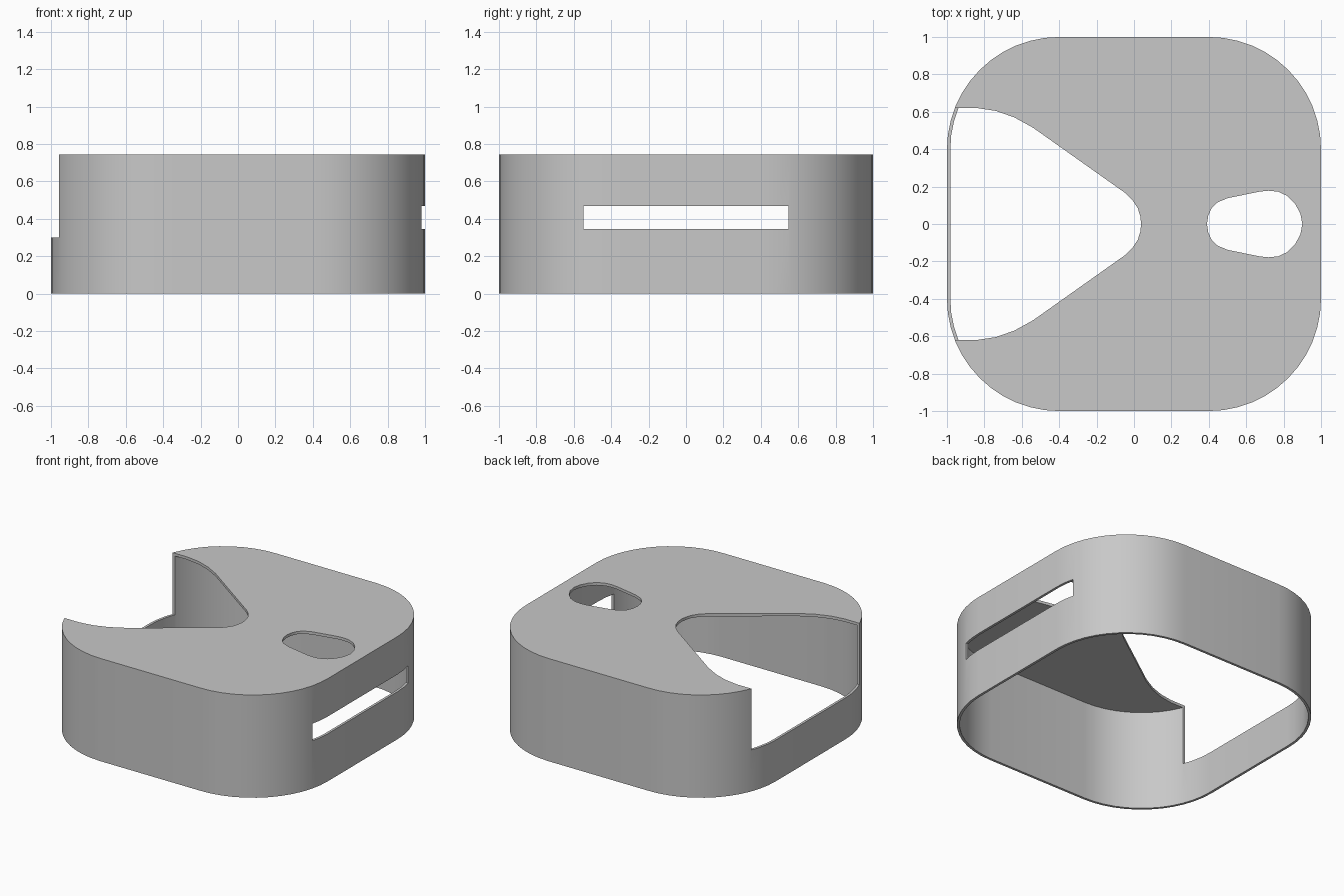
import bpy
import bmesh
from math import cos, sin, pi, radians

cube = bpy.data.objects.get("Cube")
if cube:
    bpy.data.objects.remove(cube, do_unlink=True)

HEIGHT, WALL, RADIUS = 0.745, 0.018, 0.6
CENTRE = 1 - RADIUS

grey = bpy.data.materials.new("plain grey")
grey.use_nodes = True
colour = (0.58, 0.58, 0.58, 1)
grey.diffuse_color = colour
grey.node_tree.nodes["Principled BSDF"].inputs["Base Color"].default_value = colour


def prism(name, outline, bottom, top):
    """Closed solid standing on a flat outline."""
    bm = bmesh.new()
    face = bm.faces.new([bm.verts.new((x, y, bottom)) for x, y in outline])
    side = bmesh.ops.extrude_face_region(bm, geom=[face])["geom"]
    verts = [v for v in side if isinstance(v, bmesh.types.BMVert)]
    bmesh.ops.translate(bm, verts=verts, vec=(0, 0, top - bottom))
    bmesh.ops.recalc_face_normals(bm, faces=bm.faces)
    mesh = bpy.data.meshes.new(name)
    bm.to_mesh(mesh)
    bm.free()
    mesh.materials.append(grey)
    obj = bpy.data.objects.new(name, mesh)
    bpy.context.collection.objects.link(obj)
    return obj


def rounded_square(radius, steps=12):
    """Square outline with four large round corners."""
    points = []
    for corner, (sx, sy) in enumerate([(1, 1), (-1, 1), (-1, -1), (1, -1)]):
        for i in range(steps + 1):
            a = (corner + i / steps) * pi / 2
            points.append((sx * CENTRE + radius * cos(a), sy * CENTRE + radius * sin(a)))
    return points


def mirrored(half):
    """Complete an outline by mirroring its upper half across y = 0."""
    return half + [(x, -y) for x, y in reversed(half) if y > 0]


def cut(target, cutter):
    cutter.hide_render = True
    mod = target.modifiers.new("cut", "BOOLEAN")
    mod.operation = "DIFFERENCE"
    mod.solver = "EXACT"
    mod.object = cutter
    bpy.context.view_layer.objects.active = target
    bpy.ops.object.modifier_apply(modifier=mod.name)
    bpy.data.objects.remove(cutter, do_unlink=True)


# Open-bottomed cover
cover = prism("cover_shell", rounded_square(RADIUS), 0, HEIGHT)
cut(cover, prism("cavity_cutter", rounded_square(RADIUS - WALL), -0.1, HEIGHT - 0.02))

# Wide funnel opening through the roof and the right wall
funnel = [(-1.1, 0.62), (-0.84, 0.62), (-0.74, 0.605), (-0.64, 0.57), (-0.54, 0.515),
          (-0.05, 0.168), (-0.01, 0.13), (0.02, 0.085), (0.034, 0.04), (0.038, 0)]
cut(cover, prism("funnel_cutter", mirrored(funnel), 0.3, 1))

# Teardrop hole in the roof
teardrop = [(0.39, 0), (0.397, 0.045), (0.415, 0.085), (0.445, 0.115), (0.5, 0.138),
            (0.67, 0.173), (0.72, 0.178), (0.77, 0.173), (0.82, 0.15), (0.86, 0.11),
            (0.89, 0.055), (0.9, 0)]
cut(cover, prism("teardrop_cutter", mirrored(teardrop), 0.6, 1))

# Long slot in the left wall
slot = [(0.8, 0.548), (1.1, 0.548)]
cut(cover, prism("slot_cutter", mirrored(slot), 0.345, 0.47))

# Smooth round corners, crisp edges
bpy.ops.object.select_all(action="DESELECT")
cover.select_set(True)
bpy.context.view_layer.objects.active = cover
bpy.ops.object.shade_smooth_by_angle(angle=radians(30))
